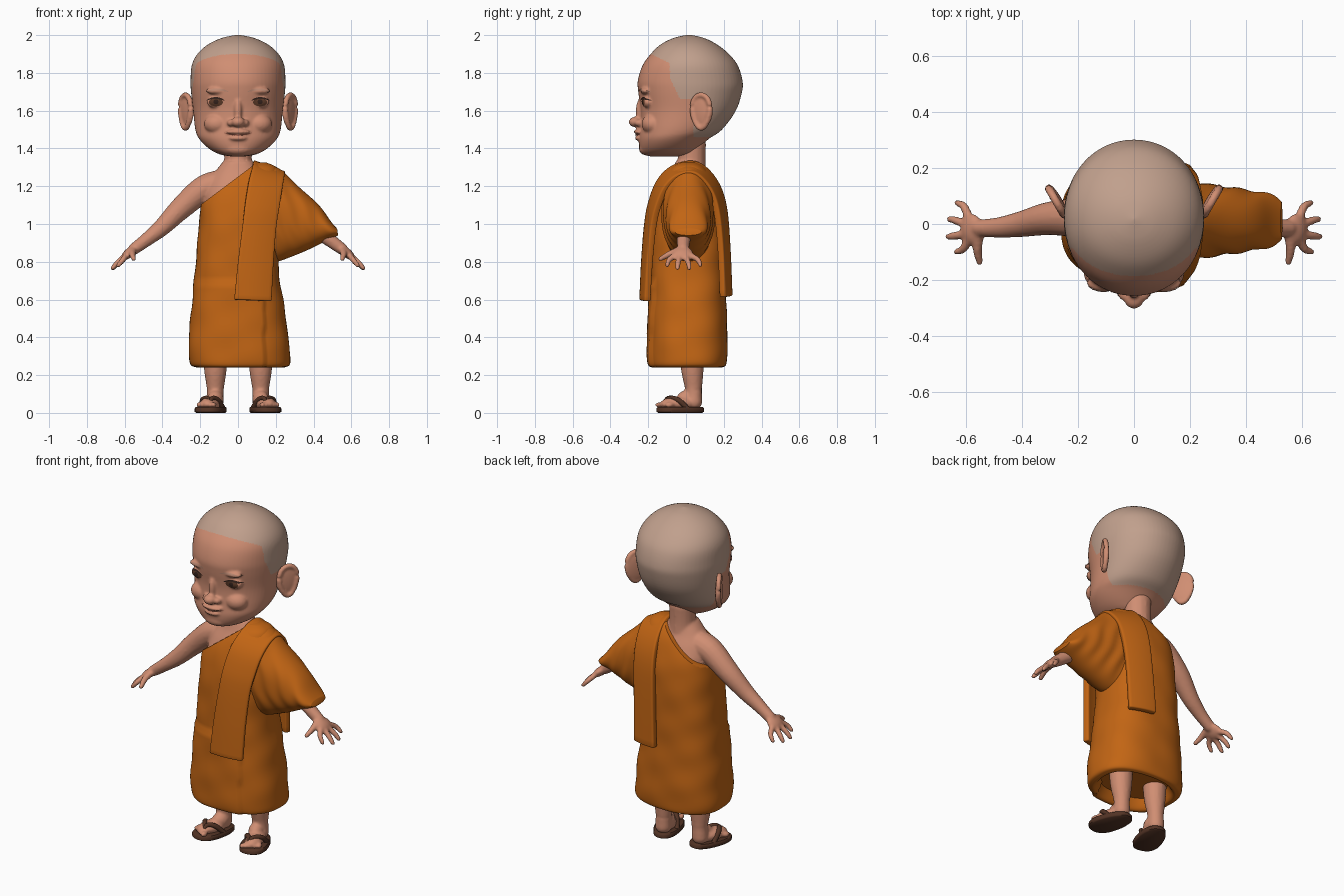
import bpy, bmesh, math
from math import sin, cos, pi, radians
from mathutils import Vector, Matrix
from mathutils.bvhtree import BVHTree

cube = bpy.data.objects.get("Cube")
if cube:
    bpy.data.objects.remove(cube)


def material(name, rgb):
    m = bpy.data.materials.new(name)
    m.use_nodes = True
    m.diffuse_color = (*rgb, 1)
    m.node_tree.nodes["Principled BSDF"].inputs["Base Color"].default_value = (*rgb, 1)
    return m


SKIN = material("skin", (.63, .27, .17))
SCALP = material("shaved_scalp", (.53, .35, .265))
ROBE = material("orange_cloth", (.54, .13, .007))
SOLE = material("brown_leather", (.085, .033, .018))
IRIS = material("eye_brown", (.10, .04, .02))
LASH = material("lash_dark", (.03, .014, .01))
LIP = material("lip_line", (.36, .12, .075))
BROW = material("brow", (.50, .25, .17))


def finish(name, bm, mat, recalc=True):
    if recalc:
        bmesh.ops.recalc_face_normals(bm, faces=bm.faces)
    me = bpy.data.meshes.new(name)
    bm.to_mesh(me)
    bm.free()
    me.materials.append(mat)
    me.shade_smooth()
    me.set_sharp_from_angle(angle=radians(50))
    ob = bpy.data.objects.new(name, me)
    bpy.context.collection.objects.link(ob)
    return ob


def spline(keys, steps):
    """Catmull-Rom interpolation of tuples."""
    k = [Vector(t) for t in keys]
    k = [k[0]] + k + [k[-1]]
    out = []
    for a, b, c, d in zip(k, k[1:], k[2:], k[3:]):
        for i in range(steps):
            t = i / steps
            out.append(.5 * (2 * b + (c - a) * t + (2 * a - 5 * b + 4 * c - d) * t * t
                             + (3 * b - a - 3 * c + d) * t ** 3))
    return out + [k[-1]]


def loft(bm, rings, cap=True):
    vs = [[bm.verts.new(p) for p in r] for r in rings]
    n = len(vs[0])
    for a, b in zip(vs, vs[1:]):
        for i in range(n):
            bm.faces.new((a[i], a[(i + 1) % n], b[(i + 1) % n], b[i]))
    if cap:
        bm.faces.new(vs[0])
        bm.faces.new(vs[-1])


def oval(u, v, ru, rv, power, n=64):
    """Superellipse points around (u, v)."""
    for i in range(n):
        a = 2 * pi * i / n
        c, s = cos(a), sin(a)
        yield (u + ru * math.copysign(abs(c) ** (2 / power), c),
               v + rv * math.copysign(abs(s) ** (2 / power), s))


def tube(bm, keys, steps=5, n=16):
    pts = spline(keys, steps)
    rings = []
    for i, p in enumerate(pts):
        d = (pts[min(i + 1, len(pts) - 1)] - pts[max(i - 1, 0)]).to_3d()
        q = d.to_track_quat('Z', 'Y')
        rings.append([p.to_3d() + q @ Vector((u, v, 0)) for u, v in oval(0, 0, p[3], p[3], 2, n)])
    loft(bm, rings)
    for k in (keys[0], keys[-1]):
        ball(bm, k[:3], (k[3],) * 3)


def ball(bm, centre, radii, rot=Matrix()):
    m = Matrix.Translation(centre) @ rot @ Matrix.Diagonal((*radii, 1))
    bmesh.ops.create_uvsphere(bm, u_segments=24, v_segments=16, radius=1, matrix=m)


def fuse(name, bm, voxel, smooth, mat):
    """Merge overlapping solids into one smooth skin."""
    ob = finish(name, bm, mat)
    r = ob.modifiers.new("merge", 'REMESH')
    r.mode, r.voxel_size = 'VOXEL', voxel
    s = ob.modifiers.new("soften", 'SMOOTH')
    s.factor, s.iterations = .5, smooth
    dg = bpy.context.evaluated_depsgraph_get()
    me = bpy.data.meshes.new_from_object(ob.evaluated_get(dg))
    ob.modifiers.clear()
    ob.data = me
    me.materials.clear()
    me.materials.append(mat)
    me.shade_smooth()
    return ob


# Head: skull rings (z, centre y, half width, half depth), then facial forms
bm = bmesh.new()
skull = [(1.358, -.11, .04, .08), (1.37, -.10, .10, .13), (1.40, -.09, .155, .155), (1.45, -.065, .205, .185),
         (1.50, -.027, .226, .218), (1.60, .012, .237, .252), (1.70, .022, .249, .275),
         (1.76, .022, .251, .277), (1.84, .022, .245, .252), (1.90, .02, .215, .207),
         (1.95, .015, .16, .15), (1.985, .015, .085, .08), (2.002, .015, .006, .006)]
loft(bm, [[(x, y, z) for x, y in oval(0, cy, rx, ry, 2.05)] for z, cy, rx, ry in spline(skull, 5)])
ball(bm, (0, -.265, 1.54), (.036, .038, .028))
ball(bm, (0, -.236, 1.60), (.022, .03, .07))
ball(bm, (0, -.247, 1.488), (.065, .03, .015))
ball(bm, (0, -.243, 1.455), (.05, .028, .015))
ball(bm, (0, -.215, 1.40), (.07, .034, .035))
for s in (-1, 1):
    ball(bm, (s * .036, -.248, 1.535), (.022, .025, .019))
    ball(bm, (s * .11, -.175, 1.53), (.07, .06, .055))
    ball(bm, (s * .10, -.212, 1.705), (.07, .03, .02))
    ball(bm, (s * .115, -.20, 1.645), (.05, .03, .032))
head = fuse("head", bm, .007, 4, SKIN)
head.data.materials.append(SCALP)


def is_scalp(c):
    if c.z > 1.905:
        return True
    if c.z > 1.77:
        return c.y > -.085 - 2 * max(0, c.z - 1.85)
    if c.z > 1.66:
        return c.y > -.085 + (1.77 - c.z) * .5
    return c.y > .04 and c.z > 1.46


for f in head.data.polygons:
    f.material_index = int(is_scalp(f.center))

# Ears: raised rim around a thin dish, turned backwards
bm = bmesh.new()
for s in (-1, 1):
    rim = []
    for i in range(17):
        a = 2 * pi * i / 16
        u, h = .062 * cos(a) * (.85 + .2 * sin(a)), .088 * sin(a)
        rim.append((s * (.278 + .5 * u), .08 + .86 * u, 1.595 + h, .015))
    tube(bm, rim, 2, 10)
    ball(bm, (s * .272, .082, 1.595), (.016, .07, .088), Matrix.Rotation(-s * radians(30), 4, 'Z'))
fuse("ears", bm, .007, 3, SKIN)

# Painted face details laid on the head
tree = BVHTree.FromPolygons([v.co for v in head.data.vertices],
                            [p.vertices[:] for p in head.data.polygons])


def plate(name, cx, cz, w, h, bend, mat, lift=.003):
    bm = bmesh.new()
    rows = []
    for i in range(17):
        u = -1 + i / 8
        col = []
        for v in (-1, -.5, 0, .5, 1):
            x = cx + u * w
            z = cz + v * h * max(.02, 1 - u * u) ** .5 + bend * u * u
            hit = tree.ray_cast(Vector((x, -1, z)), Vector((0, 1, 0)))[0]
            col.append(bm.verts.new((x, hit.y - lift, z)))
        rows.append(col)
    for a, b in zip(rows, rows[1:]):
        for j in range(4):
            bm.faces.new((a[j], b[j], b[j + 1], a[j + 1]))
    finish(name, bm, mat, recalc=False)


for s, side in ((-1, "right"), (1, "left")):
    plate(side + "_eye", s * .117, 1.645, .037, .022, 0, IRIS)
    plate(side + "_lash", s * .119, 1.667, .05, .005, -.014, LASH, .005)
    plate(side + "_pupil", s * .117, 1.647, .013, .013, 0, LASH, .005)
    plate(side + "_brow", s * .11, 1.712, .06, .006, -.012, BROW)
plate("mouth_line", 0, 1.471, .075, .004, .012, LIP)

# Body: chest, neck, arms, hands, legs and feet in one skin
bm = bmesh.new()
chest = [(.90, .17, .15), (1.10, .18, .16), (1.20, .165, .125), (1.27, .125, .09), (1.33, .08, .07)]
loft(bm, [[(x, y, z) for x, y in oval(0, .015, rx, ry, 2.2)] for z, rx, ry in spline(chest, 4)])
tube(bm, [(0, .03, 1.2, .085), (0, .03, 1.32, .074), (0, .03, 1.42, .076)])
foot_mats = {}
for s in (-1, 1):
    arm = [(.08, .02, 1.215, .075), (.18, .022, 1.185, .072), (.30, .02, 1.085, .06),
           (.40, 0, .985, .047), (.48, -.012, .92, .037), (.55, -.015, .868, .031)]
    tube(bm, [(s * x, y, z, r) for x, y, z, r in arm])
    ball(bm, (s * .58, -.018, .845), (.048, .055, .024), Matrix.Rotation(s * radians(43), 4, 'Y'))
    fingers = [(-.055, .635, -.100, .78), (-.033, .664, -.045, .765),
               (-.006, .66, .018, .765), (.018, .632, .076, .782)]
    for base, x, y, z in fingers:
        tube(bm, [(s * .59, base, .835, .017), (s * (x - .025), y * .75 + base * .25, z + .03, .015),
                  (s * x, y, z, .012)])
    tube(bm, [(s * .555, -.04, .86, .02), (s * .56, -.09, .84, .017), (s * .552, -.135, .815, .013)])
    tube(bm, [(s * .12, .03, .5, .075), (s * .12, .033, .25, .062),
              (s * .12, .04, .13, .046), (s * .122, .04, .06, .046)])
    fm = Matrix.Translation((s * .14, -.03, 0)) @ Matrix.Rotation(s * radians(17), 4, 'Z')
    foot_mats[s] = fm
    turn = fm.to_3x3().to_4x4()
    ball(bm, fm @ Vector((0, -.005, .05)), (.052, .105, .036), turn)
    ball(bm, fm @ Vector((-s * .01, .04, .075)), (.042, .055, .045), turn)
    for i in range(5):
        ball(bm, fm @ Vector((s * (i - 2) * .023, -.103 + .007 * i, .042)), (.013, .024, .015), turn)
fuse("body", bm, .008, 4, SKIN)

# Sandals: sole with a two-armed strap
for s, side in ((-1, "right"), (1, "left")):
    fm = foot_mats[s]
    bm = bmesh.new()
    layers = [(0, .92), (.006, 1), (.024, 1), (.03, .95)]
    loft(bm, [[fm @ Vector((x * (1 - y), y, z)) for x, y in oval(0, 0, .075 * k, .128 * k, 2.4, 40)]
              for z, k in layers])
    for w in (-1, 1):
        strap = [(-s * .018, -.092, .045, .009), (w * .012 - s * .01, -.062, .077, .012),
                 (w * .042, -.025, .068, .014), (w * .058, .02, .025, .013)]
        tube(bm, [(*(fm @ Vector(p[:3])), p[3]) for p in strap])
    finish(side + "_sandal", bm, SOLE)

# Robe: draped rings (z, centre x, half width, half depth) cut along the chest diagonal
bm = bmesh.new()
robe = [(.30, .01, .19, .14), (.25, .01, .215, .165), (.243, .01, .24, .185), (.27, .008, .266, .203),
        (.40, .003, .263, .206), (.58, 0, .243, .20), (.75, -.005, .222, .198), (.90, -.003, .212, .197),
        (1.05, 0, .203, .19), (1.15, .01, .20, .17), (1.24, .03, .19, .135), (1.30, .06, .14, .09),
        (1.325, .09, .06, .04)]
rings = []
for z, cx, rx, ry in spline(robe, 7):
    ring = []
    for x, y in oval(cx, .012, rx, ry, 2.5, 120):
        a = math.atan2(y, x)
        k = 1 + .012 * sin(16 * z + 2 * a) * cos(3 * a + 9 * z) + .006 * sin(34 * z - 3 * a)
        wrap = .014 if z < .7 and x < .14 and y < 0 else 0
        ring.append((cx + (x - cx) * k, y * k - wrap, z))
    rings.append(ring)
loft(bm, rings)
bmesh.ops.recalc_face_normals(bm, faces=bm.faces)
bmesh.ops.bisect_plane(bm, geom=bm.verts[:] + bm.edges[:] + bm.faces[:], plane_co=(-.2, 0, 1.10),
                       plane_no=(-.6, 0, .8), clear_outer=True)
bmesh.ops.holes_fill(bm, edges=[e for e in bm.edges if e.is_boundary], sides=0)
finish("robe", bm, ROBE)

# Sleeve: rings across x (x, low z, high z, half depth)
bm = bmesh.new()
sleeve = [(.06, .86, 1.30, .11), (.14, .80, 1.318, .135), (.21, .80, 1.295, .138), (.28, .825, 1.24, .128),
          (.36, .86, 1.165, .118), (.44, .90, 1.08, .105), (.50, .925, 1.01, .092), (.53, .94, .975, .07)]
rings = []
for x, lo, hi, ry in spline(sleeve, 6):
    mid, half = (lo + hi) / 2, (hi - lo) / 2
    rings.append([(x + .006 * sin(30 * z), .012 + y * (1 + .03 * sin(70 * x + 25 * z)), z)
                  for y, z in oval(0, mid, ry, half, 2.1)])
loft(bm, rings)
finish("sleeve", bm, ROBE)

# Sash: strip over the shoulder (y, z, inner x, outer x, outward slope)
bm = bmesh.new()
sash = [(-.247, .60, -.02, .18, .04), (-.238, .80, 0, .19, .05), (-.222, 1.0, .025, .205, .1),
        (-.20, 1.12, .04, .222, .15), (-.155, 1.235, .06, .237, .25), (-.08, 1.31, .08, .247, .33),
        (.02, 1.338, .085, .25, .36), (.10, 1.312, .085, .25, .33), (.175, 1.225, .08, .24, .25),
        (.218, 1.10, .072, .23, .15), (.236, .90, .06, .215, .06), (.247, .62, .045, .205, .04)]
rows = []
for y, z, x0, x1, tilt in [tuple(v) for v in spline(sash, 5)]:
    row = []
    for i in range(11):
        x = x0 + (x1 - x0) * i / 10
        row.append(bm.verts.new((x, y * (1 - 5 * max(0, x - .03) ** 2), z - tilt * (x - x0))))
    rows.append(row)
for a, b in zip(rows, rows[1:]):
    for i in range(10):
        bm.faces.new((a[i], a[i + 1], b[i + 1], b[i]))
ob = finish("sash", bm, ROBE, recalc=False)
thick = ob.modifiers.new("thickness", 'SOLIDIFY')
thick.thickness, thick.offset = .035, -1
edge = ob.modifiers.new("soft_edge", 'BEVEL')
edge.width, edge.segments = .007, 2
